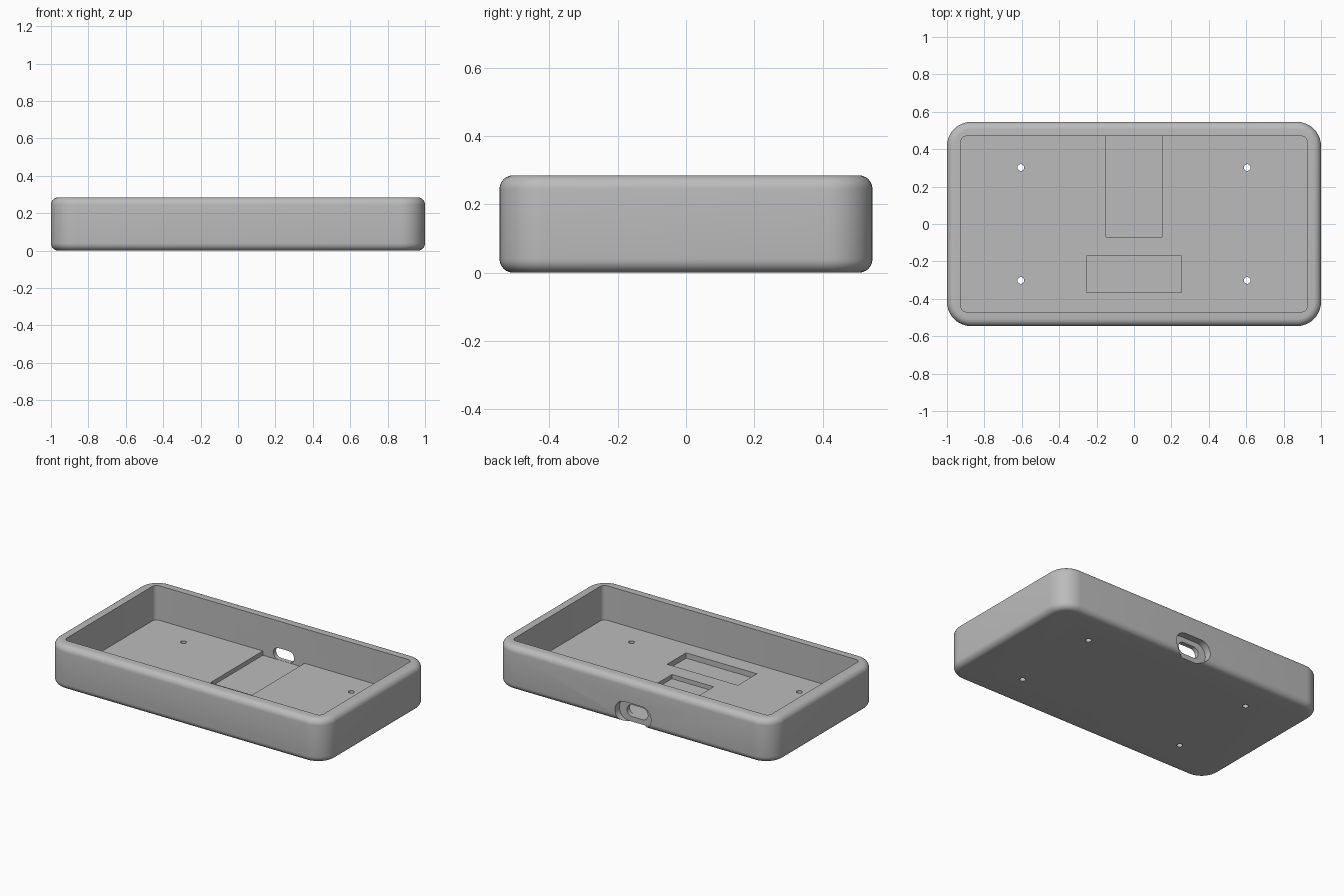
import bpy, bmesh, math

cube = bpy.data.objects.get("Cube")
if cube:
    bpy.data.objects.remove(cube, do_unlink=True)

plastic = bpy.data.materials.new("grey plastic")
plastic.use_nodes = True
GREY = (0.5, 0.5, 0.5, 1)
plastic.diffuse_color = GREY
plastic.node_tree.nodes["Principled BSDF"].inputs["Base Color"].default_value = GREY


def slab(name, low, high, axis=2, radius=0.0, fillet=0.0, segments=10):
    """Box between two corners; edges along axis rounded by radius, end rims by fillet."""
    bm = bmesh.new()
    bmesh.ops.create_cube(bm, size=1)
    for v in bm.verts:
        v.co = [l + (h - l) * (c + 0.5) for l, h, c in zip(low, high, v.co)]

    def along(e):
        d = (e.verts[1].co - e.verts[0].co).normalized()
        return abs(d[axis]) > 0.99

    if radius:
        bmesh.ops.bevel(bm, geom=[e for e in bm.edges if along(e)], offset=radius,
                        segments=segments, profile=0.5, affect='EDGES')
    if fillet:
        rims = [e for e in bm.edges if any(abs(f.normal[axis]) > 0.99 for f in e.link_faces)]
        bmesh.ops.bevel(bm, geom=rims, offset=fillet, segments=6,
                        profile=0.5, affect='EDGES')
    bmesh.ops.recalc_face_normals(bm, faces=bm.faces)
    mesh = bpy.data.meshes.new(name)
    bm.to_mesh(mesh)
    bm.free()
    mesh.materials.append(plastic)
    obj = bpy.data.objects.new(name, mesh)
    bpy.context.collection.objects.link(obj)
    return obj


def cut(target, cutter):
    """Subtract the cutter and remove it."""
    cutter.hide_render = True
    mod = target.modifiers.new("cut", 'BOOLEAN')
    mod.operation = 'DIFFERENCE'
    mod.solver = 'EXACT'
    mod.object = cutter
    bpy.context.view_layer.objects.active = target
    bpy.ops.object.modifier_apply(modifier=mod.name)
    bpy.data.objects.remove(cutter, do_unlink=True)


FLOOR = 0.06

# Outer shell with rounded corners and soft rims
case = slab("case_tray", (-1, -0.546, 0), (1, 0.546, 0.285), radius=0.13, fillet=0.04)

# Main cavity
cut(case, slab("cavity", (-0.925, -0.47, FLOOR), (0.925, 0.47, 0.5), radius=0.03, segments=5))

# Floor recesses: cable channel at the back, pocket at the front
cut(case, slab("channel", (-0.15, -0.07, 0.032), (0.15, 0.47, 0.15)))
cut(case, slab("pocket", (-0.255, -0.365, 0.025), (0.255, -0.17, 0.15)))

# Plug recess and slot through the back wall
cut(case, slab("plug_recess", (-0.13, 0.5, 0), (0.13, 0.7, 0.142), axis=1, radius=0.0705))
cut(case, slab("plug_slot", (-0.075, 0.44, 0.033), (0.075, 0.6, 0.109), axis=1, radius=0.0375))

# Four screw holes through the floor
r = 0.018
for x in (-0.605, 0.605):
    for y in (-0.302, 0.302):
        cut(case, slab("screw_hole", (x - r, y - r, -0.1), (x + r, y + r, 0.15),
                       radius=r * 0.99, segments=6))

# Smooth fillets, crisp cut edges
bpy.ops.object.select_all(action='DESELECT')
case.select_set(True)
bpy.context.view_layer.objects.active = case
bpy.ops.object.shade_smooth_by_angle(angle=math.radians(30))
